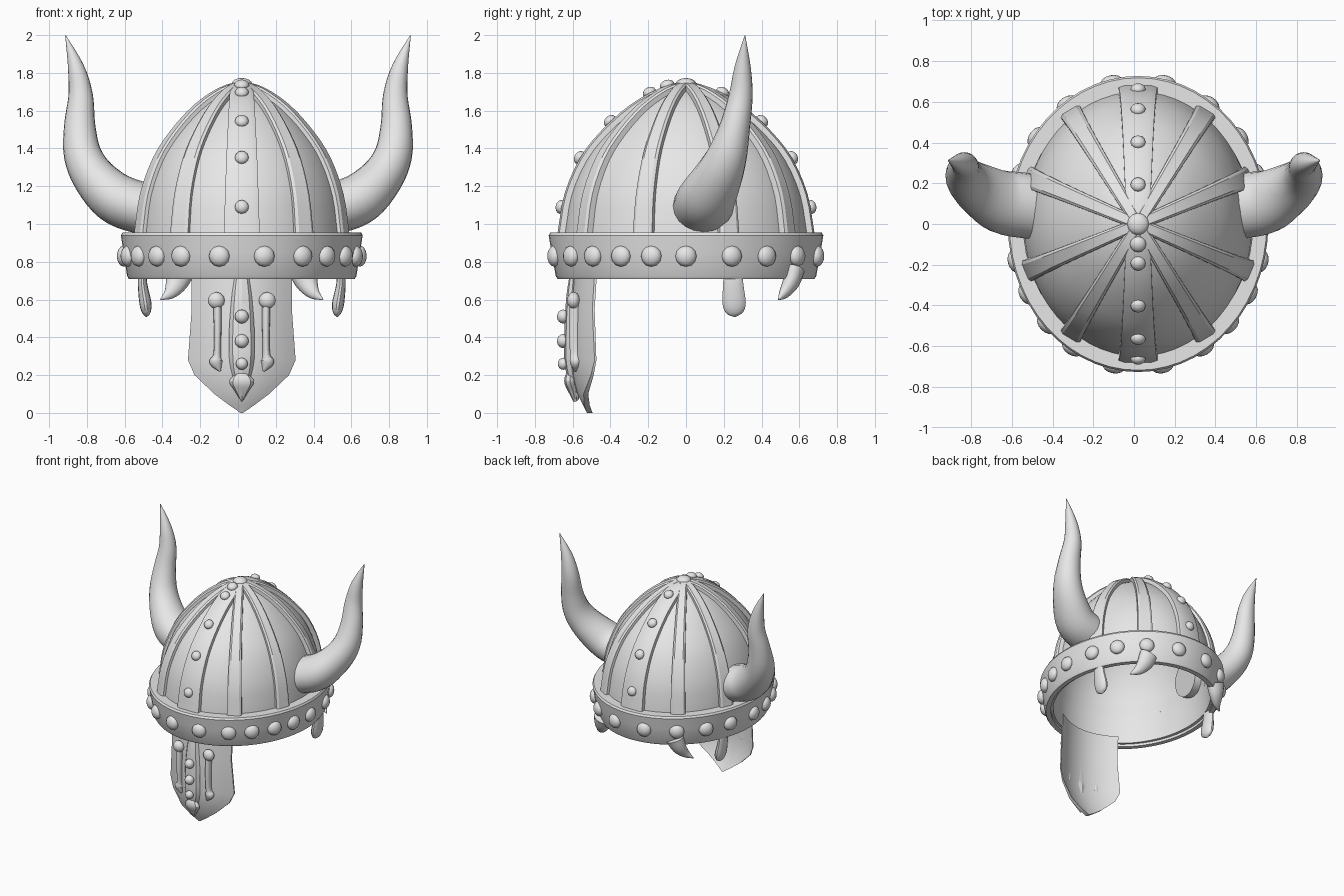
import bpy, bmesh, math
from mathutils import Vector

cube = bpy.data.objects.get("Cube")
if cube:
    bpy.data.objects.remove(cube, do_unlink=True)

CX = 0.02            # helmet centre line
DOME_SX = 0.86       # helmet is narrower across than front to back
BAND_SX = 0.88

steel = bpy.data.materials.new("plain_grey")
steel.use_nodes = True
steel.diffuse_color = (0.8, 0.8, 0.8, 1)
steel.node_tree.nodes["Principled BSDF"].inputs["Base Color"].default_value = (0.8, 0.8, 0.8, 1)


def finish(name, bm, angle=40):
    bmesh.ops.recalc_face_normals(bm, faces=bm.faces)
    mesh = bpy.data.meshes.new(name)
    bm.to_mesh(mesh)
    bm.free()
    mesh.materials.append(steel)
    obj = bpy.data.objects.new(name, mesh)
    bpy.context.collection.objects.link(obj)
    bpy.ops.object.select_all(action='DESELECT')
    obj.select_set(True)
    bpy.context.view_layer.objects.active = obj
    bpy.ops.object.shade_smooth_by_angle(angle=math.radians(angle))
    return obj


def loft(name, rings, angle=40, loop=False):
    """Skin closed rings of points; cap the ends unless the rings loop."""
    bm = bmesh.new()
    rows = [[bm.verts.new(p) for p in ring] for ring in rings]
    pairs = list(zip(rows, rows[1:]))
    if loop:
        pairs.append((rows[-1], rows[0]))
    for a, b in pairs:
        for i in range(len(a)):
            j = (i + 1) % len(a)
            bm.faces.new((a[i], a[j], b[j], b[i]))
    if not loop:
        bm.faces.new(rows[0])
        bm.faces.new(rows[-1])
    return finish(name, bm, angle)


def smooth_path(pts, steps=4):
    """Catmull-Rom interpolation of points of any dimension."""
    pts = [Vector(p) for p in pts]
    ext = [2 * pts[0] - pts[1]] + pts + [2 * pts[-1] - pts[-2]]
    out = []
    for p0, p1, p2, p3 in zip(ext, ext[1:], ext[2:], ext[3:]):
        for k in range(steps):
            t = k / steps
            out.append(0.5 * (2 * p1 + (p2 - p0) * t + (2 * p0 - 5 * p1 + 4 * p2 - p3) * t * t
                              + (3 * p1 - p0 - 3 * p2 + p3) * t ** 3))
    return out + [pts[-1]]


def tube(name, pts, side=1, sides=14, steps=4, angle=40):
    """Elliptical tube through (x, y, z, half width, half depth) points."""
    path = smooth_path(pts, steps)
    centres = [Vector((CX + side * p[0], p[1], p[2])) for p in path]
    rings = []
    for i, c in enumerate(centres):
        t = (centres[min(i + 1, len(path) - 1)] - centres[max(i - 1, 0)]).normalized()
        u = t.cross(Vector((0, 1, 0))).normalized()
        v = u.cross(t)
        a, b = max(path[i][3], 0.002), max(path[i][4], 0.002)
        turn = [2 * math.pi * k / sides for k in range(sides)]
        rings.append([c + u * a * math.cos(q) + v * b * math.sin(q) for q in turn])
    return loft(name, rings, angle)


def lathe(name, profile, sx, segments=56):
    rings = []
    for k in range(segments):
        q = 2 * math.pi * k / segments
        rings.append([(CX + r * sx * math.sin(q), -r * math.cos(q), z) for r, z in profile])
    return loft(name, rings, 35, loop=True)


def rivet(name, pos, radius, normal, squash=0.75):
    """Round stud, flattened along its normal."""
    bm = bmesh.new()
    bmesh.ops.create_uvsphere(bm, u_segments=12, v_segments=8, radius=radius)
    rot = Vector(normal).to_track_quat('Z', 'Y')
    for v in bm.verts:
        v.co = Vector(pos) + rot @ Vector((v.co.x, v.co.y, v.co.z * squash))
    return finish(name, bm, 60)


# Dome shell: outer curve down into the band, inner curve back up
dome = smooth_path([(0.004, 1.725), (0.13, 1.69), (0.28, 1.605), (0.425, 1.475),
                    (0.535, 1.335), (0.615, 1.15), (0.65, 0.95)], 3)
outer = [tuple(p) for p in dome] + [(0.66, 0.73)]
inner = [(max(r - 0.03, 0.002), z - 0.03 * (z > 0.95)) for r, z in reversed(outer)]
lathe("dome", outer + inner, DOME_SX)

# Brow band
lathe("brow_band", [(0.64, 0.955), (0.718, 0.955), (0.727, 0.94), (0.712, 0.85),
                    (0.69, 0.725), (0.68, 0.71), (0.642, 0.71)], BAND_SX)


def dome_point(i, deg):
    """Point, outward normal and sideways direction on the dome."""
    q = math.radians(deg)
    j, k = max(i - 1, 0), min(i + 1, len(dome) - 1)

    def at(n):
        r, z = dome[n]
        return Vector((CX + r * DOME_SX * math.sin(q), -r * math.cos(q), z))
    across = Vector((math.cos(q), DOME_SX * math.sin(q), 0)).normalized()
    normal = (at(k) - at(j)).cross(across).normalized()
    if normal.z < 0:
        normal = -normal
    return at(i), normal, across


def rib(name, deg, top_width, bottom_width, height):
    rings = []
    for i in range(1, len(dome)):
        p, n, s = dome_point(i, deg)
        w = (top_width + (bottom_width - top_width) * i / (len(dome) - 1)) / 2
        rings.append([p - s * w - n * 0.025, p - s * w + n * height * 0.7,
                      p - s * w * 0.7 + n * height, p + s * w * 0.7 + n * height,
                      p + s * w + n * height * 0.7, p + s * w - n * 0.025])
    loft(name, rings, 30)


# Narrow ribs on both sides, wide studded ribs front and back
for side in (-1, 1):
    for deg in (35, 70, 110, 145):
        rib("narrow_rib", side * deg, 0.055, 0.11, 0.032)
for deg in (0, 180):
    rib("wide_rib", deg, 0.11, 0.19, 0.03)
    for z in (1.1, 1.31, 1.5, 1.66):
        i = min(range(len(dome)), key=lambda n: abs(dome[n][1] - z))
        p, n, s = dome_point(i, deg)
        rivet("rib_rivet", p + n * 0.033, 0.037, n)

# Crown studs
rivet("crown_stud", (CX, 0, 1.74), 0.055, (0, 0, 1), 0.6)
rivet("crown_front_stud", (CX, -0.1, 1.735), 0.04, (0, -0.3, 1), 0.7)

# Band rivets
for side in (-1, 1):
    for deg in (11, 31, 46, 61, 75, 90, 110, 127, 146, 168):
        q = math.radians(deg)
        n = Vector((side * math.sin(q), -math.cos(q), 0))
        rivet("band_rivet", (CX + n.x * 0.71 * BAND_SX, n.y * 0.71, 0.83), 0.056, n, 0.65)

for side in (-1, 1):
    # Curved horns
    tip = 0.913 - side * CX
    shift = tip - 0.90
    horn = [(0.42, 0.07, 1.07, 0.13, 0.15), (0.52, 0.09, 1.09, 0.137, 0.16),
            (0.64, 0.11, 1.14, 0.135, 0.155), (0.75, 0.17, 1.25, 0.115, 0.13),
            (0.81, 0.22, 1.37, 0.1, 0.105), (0.825, 0.26, 1.52, 0.083, 0.08),
            (0.82, 0.29, 1.68, 0.065, 0.063), (0.845, 0.3, 1.83, 0.043, 0.043),
            (0.90, 0.312, 1.998, 0.002, 0.002)]
    tube("horn", [(x + shift, y, z, a, b) for x, y, z, a, b in horn], side, sides=20)

    # Drop-shaped ear pendant and rear fang under the band
    tube("ear_pendant", [(0.525, 0.25, 0.76, 0.022, 0.05), (0.525, 0.25, 0.68, 0.025, 0.055),
                         (0.51, 0.255, 0.58, 0.032, 0.063), (0.505, 0.258, 0.53, 0.022, 0.045),
                         (0.505, 0.26, 0.508, 0.003, 0.005)], side)
    tube("rear_fang", [(0.32, 0.575, 0.76, 0.075, 0.055), (0.345, 0.555, 0.69, 0.06, 0.045),
                       (0.38, 0.52, 0.635, 0.035, 0.028), (0.43, 0.49, 0.6, 0.003, 0.003)], side)

    # Side bars on the nose guard
    tube("guard_bar", [(0.13, -0.585, 0.62, 0.022, 0.03), (0.128, -0.59, 0.45, 0.02, 0.03),
                       (0.13, -0.585, 0.31, 0.02, 0.03), (0.135, -0.585, 0.27, 0.036, 0.03),
                       (0.115, -0.585, 0.22, 0.004, 0.01)], side)
    rivet("guard_bar_knob", (CX + side * 0.135, -0.595, 0.595), 0.045, (0, -1, 0))

# Nose guard: bowed plate with a pointed chin
rows = [(0.75, 0.265, -0.592), (0.55, 0.265, -0.605), (0.28, 0.285, -0.61), (0.2, 0.25, -0.6),
        (0.1, 0.145, -0.575), (0.04, 0.065, -0.545), (0.0, 0.006, -0.525)]
rings = []
for z, w, y in rows:
    xs = [w * k / 6 for k in range(-6, 7)]
    front = [(CX + x, y + 1.55 * x * x, z) for x in xs]
    back = [(CX + x, y + 0.03 + 1.3 * x * x, z) for x in reversed(xs)]
    rings.append(front + back)
loft("nose_guard", rings, 35)

# Centre spear on the guard, its tip leaf and studs
tube("guard_spear", [(0, -0.595, 0.74, 0.035, 0.02), (0, -0.605, 0.6, 0.055, 0.03),
                     (0, -0.61, 0.4, 0.068, 0.035), (0, -0.605, 0.24, 0.06, 0.035),
                     (0, -0.575, 0.07, 0.004, 0.01)], sides=8, angle=25)
tube("guard_leaf", [(0, -0.61, 0.215, 0.02, 0.02), (0, -0.615, 0.17, 0.066, 0.03),
                    (0, -0.6, 0.12, 0.04, 0.025), (0, -0.585, 0.06, 0.003, 0.01)], sides=8, angle=25)
for z, r in ((0.51, 0.037), (0.38, 0.037), (0.26, 0.032)):
    rivet("guard_stud", (CX, -0.65, z), r, (0, -1, 0), 0.9)
